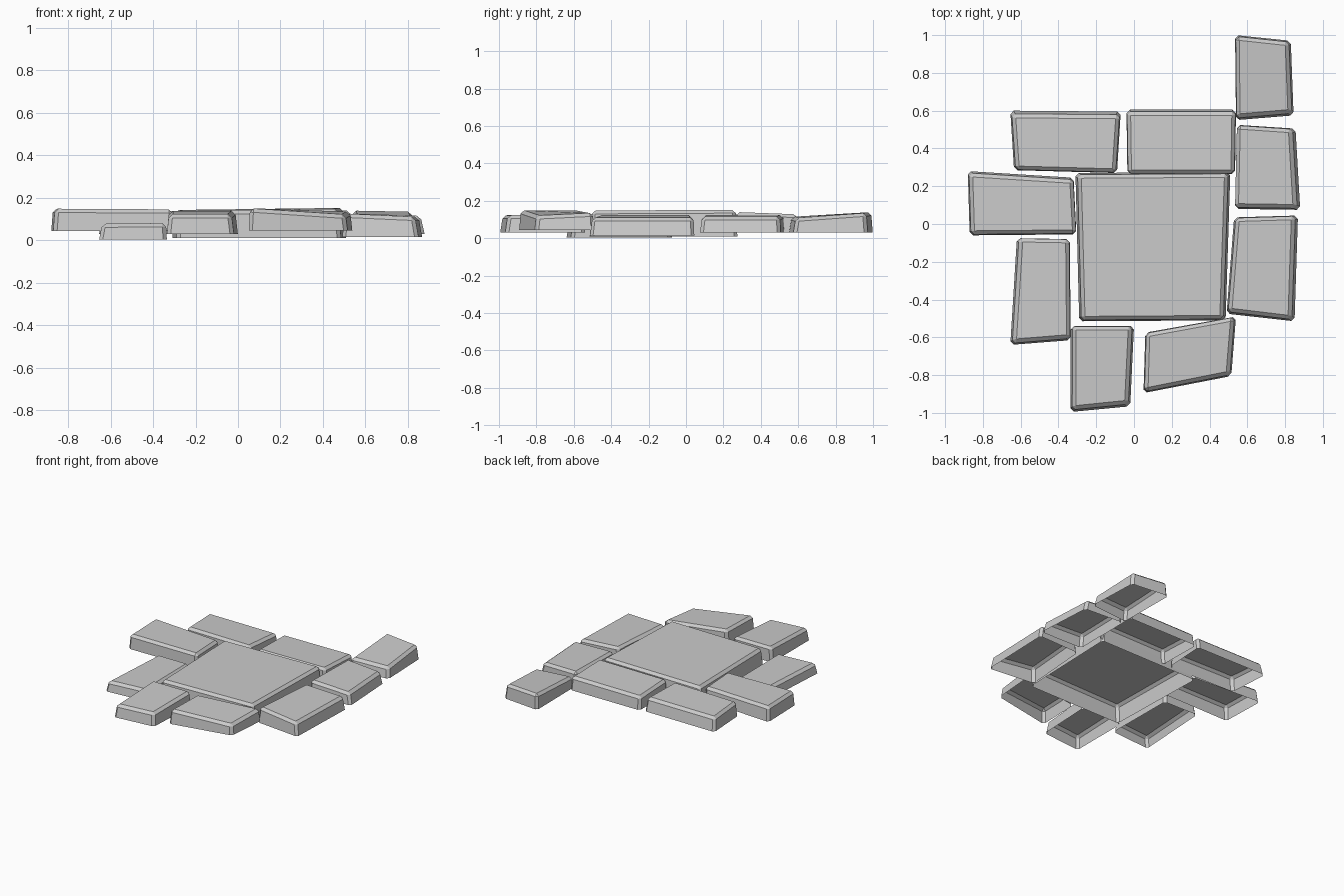
import bpy, bmesh

BEVEL = 0.018


def stone(name, outline, inset, z0, tops):
    """Tapered slab with chamfered edges and an open underside.
    Corners run front-left, front-right, back-right, back-left;
    inset is the taper on the left, right, front and back sides."""
    l, r, f, b = inset
    shift = [(l, f), (-r, f), (-r, -b), (l, -b)]
    bm = bmesh.new()
    low = [bm.verts.new((x, y, z0)) for x, y in outline]
    high = [bm.verts.new((x + dx, y + dy, z))
            for (x, y), (dx, dy), z in zip(outline, shift, tops)]
    base = bm.faces.new(low[::-1])
    bm.faces.new(high)
    for i in range(4):
        j = (i + 1) % 4
        bm.faces.new((low[i], low[j], high[j], high[i]))
    # chamfer the top rim and the uprights, then open the underside
    edges = [e for e in bm.edges if base not in e.link_faces]
    bmesh.ops.bevel(bm, geom=edges, offset=BEVEL, segments=1,
                    profile=0.5, affect='EDGES')
    bm.normal_update()
    under = [p for p in bm.faces if p.normal.z < -0.9]
    bmesh.ops.delete(bm, geom=under, context='FACES_ONLY')
    mesh = bpy.data.meshes.new(name)
    bm.to_mesh(mesh)
    bm.free()
    bpy.context.collection.objects.link(bpy.data.objects.new(name, mesh))


# large slab in the middle
stone("centre_slab", [(-.29, -.515), (.485, -.51), (.51, .275), (-.31, .27)],
      (.013, .013, .008, .01), .01, (.137, .148, .152, .142))

# stones on the right, back to front
stone("right_stone_back", [(.54, .55), (.845, .575), (.83, .97), (.535, 1.0)],
      (.004, .012, .014, .008), .03, (.115, .108, .135, .14))
stone("right_stone_middle", [(.535, .08), (.88, .075), (.855, .505), (.545, .525)],
      (0, .02, .01, .004), .03, (.125, .115, .115, .125))
stone("right_stone_front", [(.49, -.475), (.85, -.515), (.868, .045), (.53, .035)],
      (.01, .017, .012, .004), .015, (.125, .11, .11, .125))

# stones along the front
stone("front_stone_right", [(.05, -.895), (.515, -.805), (.54, -.49), (.06, -.575)],
      (.006, .01, .008, .004), .045, (.15, .12, .135, .15))
stone("front_stone_left", [(-.335, -.995), (-.02, -.965), (0, -.54), (-.335, -.54)],
      (.01, .012, .014, .002), .03, (.122, .122, .138, .138))

# stones on the left
stone("left_stone_front", [(-.655, -.64), (-.335, -.615), (-.34, -.08), (-.62, -.075)],
      (.014, .004, .012, .002), 0.003, (.078, .08, .08, .078))
stone("left_stone_back", [(-.87, -.06), (-.305, -.055), (-.32, .245), (-.88, .28)],
      (.008, .002, .006, .012), .043, (.148, .145, .142, .148))

# stones along the back
stone("back_stone_left", [(-.635, .285), (-.09, .27), (-.07, .595), (-.655, .6)],
      (.01, .008, .004, .02), .03, (.135, .138, .128, .128))
stone("back_stone_right", [(-.035, .265), (.535, .265), (.54, .605), (-.04, .605)],
      (.004, .004, .004, .012), .03, (.135, .14, .128, .125))
